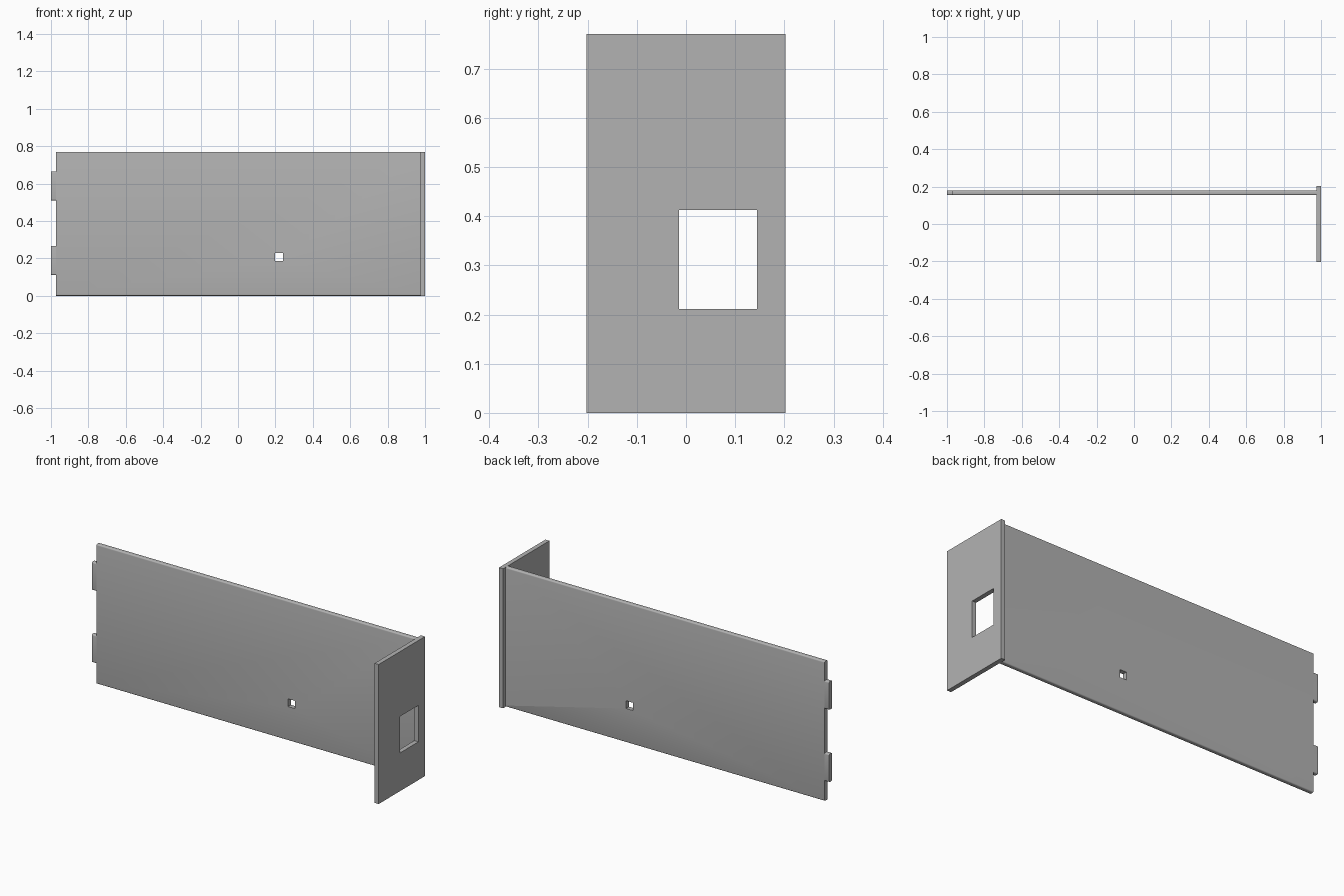
import bpy

if "Cube" in bpy.data.objects:
    bpy.data.objects.remove(bpy.data.objects["Cube"])

grey = bpy.data.materials.new("plain grey")
grey.use_nodes = True
colour = (0.45, 0.45, 0.45, 1)
grey.diffuse_color = colour
grey.node_tree.nodes["Principled BSDF"].inputs["Base Color"].default_value = colour


def box(name, x, y, z):
    """Box spanning the given (low, high) ranges."""
    bpy.ops.mesh.primitive_cube_add(size=1)
    ob = bpy.context.object
    ob.name = name
    ob.location = [(a + b) / 2 for a, b in (x, y, z)]
    ob.scale = [b - a for a, b in (x, y, z)]
    bpy.ops.object.transform_apply(location=True, rotation=False, scale=True)
    ob.data.materials.append(grey)
    return ob


def apply_modifier(ob, mod):
    bpy.context.view_layer.objects.active = ob
    bpy.ops.object.modifier_apply(modifier=mod.name)


def round_long_edges(ob, radius):
    """Round only the edges that run along x."""
    weights = ob.data.attributes.new("bevel_weight_edge", "FLOAT", "EDGE")
    for edge in ob.data.edges:
        a, b = (ob.data.vertices[i].co for i in edge.vertices)
        weights.data[edge.index].value = float(abs(a.x - b.x) > 0.001)
    mod = ob.modifiers.new("rounding", "BEVEL")
    mod.limit_method = "WEIGHT"
    mod.width = radius
    mod.segments = 4
    apply_modifier(ob, mod)
    bpy.ops.object.select_all(action="DESELECT")
    ob.select_set(True)
    bpy.ops.object.shade_smooth_by_angle()


def cut(ob, cutter):
    cutter.hide_render = True
    mod = ob.modifiers.new("opening", "BOOLEAN")
    mod.operation = "DIFFERENCE"
    mod.solver = "EXACT"
    mod.object = cutter
    apply_modifier(ob, mod)
    bpy.data.objects.remove(cutter)


depth = (0.154, 0.18)

# Long panel with a small square hole
panel = box("long_panel", (-0.972, 0.975), depth, (0, 0.77))
round_long_edges(panel, 0.007)
cut(panel, box("small_hole_cutter", (0.198, 0.24), (0, 0.3), (0.187, 0.23)))

# Two locking tabs on the free end
for name, low in (("lower_tab", 0.111), ("upper_tab", 0.51)):
    tab = box(name, (-1, -0.972), depth, (low, low + 0.155))
    round_long_edges(tab, 0.007)

# End plate with a rectangular window
end = box("end_plate", (0.975, 1), (-0.202, 0.202), (0, 0.77))
cut(end, box("window_cutter", (0.9, 1.1), (-0.014, 0.144), (0.211, 0.412)))
